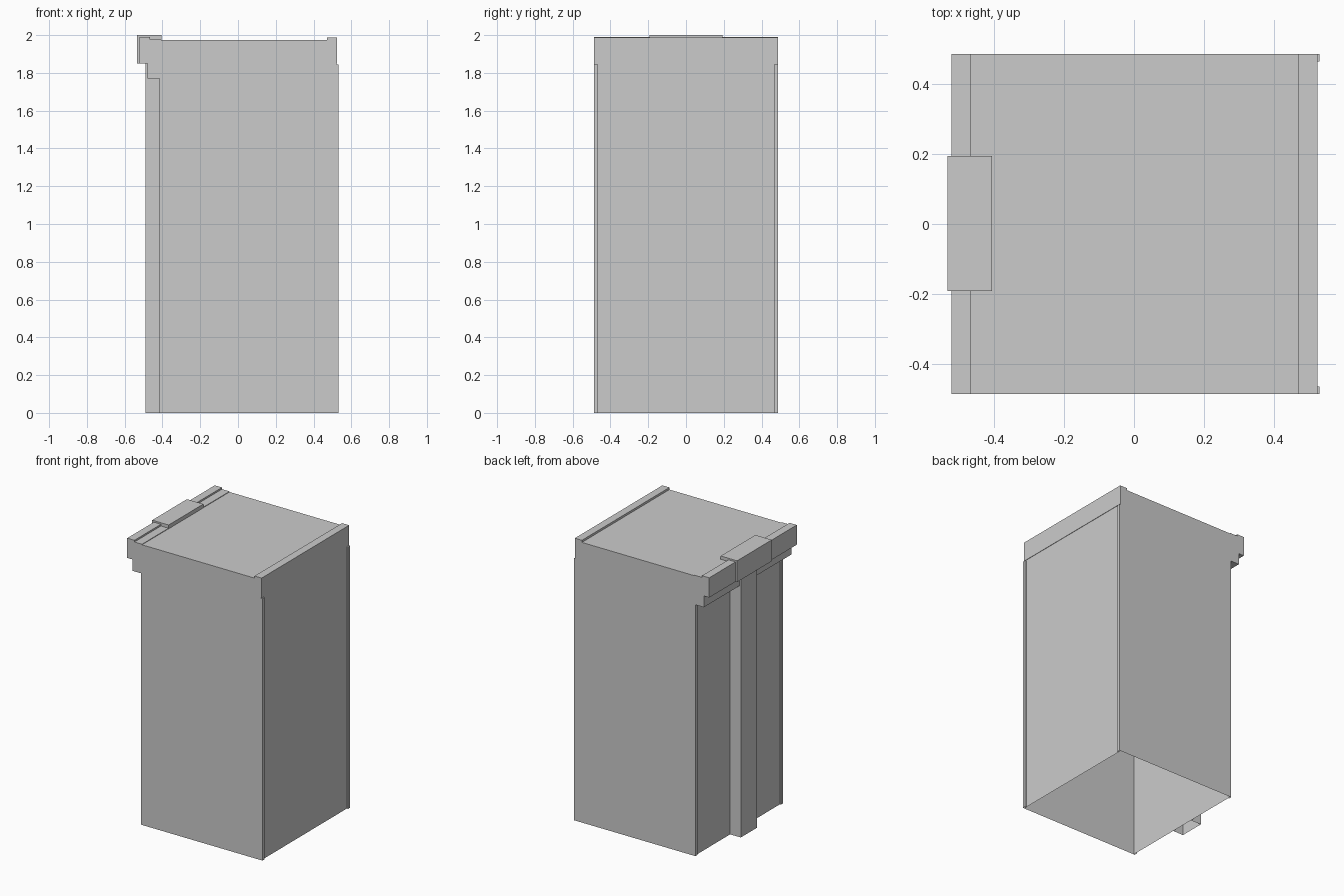
import bpy, bmesh

if "Cube" in bpy.data.objects:
    bpy.data.objects.remove(bpy.data.objects["Cube"])

HALF = 0.487      # half depth of the building
ROOF = 1.973


def extrude_profile(name, pts, y0, y1, open_bottom=False):
    """Extrude an (x, z) outline along y; optionally leave the base at z = 0 open."""
    bm = bmesh.new()
    face = bm.faces.new([bm.verts.new((x, y0, z)) for x, z in pts])
    ext = bmesh.ops.extrude_face_region(bm, geom=[face], use_keep_orig=True)
    moved = [v for v in ext["geom"] if isinstance(v, bmesh.types.BMVert)]
    bmesh.ops.translate(bm, verts=moved, vec=(0, y1 - y0, 0))
    bmesh.ops.recalc_face_normals(bm, faces=bm.faces)
    if open_bottom:
        base = [f for f in bm.faces if all(abs(v.co.z) < 1e-5 for v in f.verts)]
        bmesh.ops.delete(bm, geom=base, context='FACES')
    mesh = bpy.data.meshes.new(name)
    bm.to_mesh(mesh)
    bm.free()
    ob = bpy.data.objects.new(name, mesh)
    bpy.context.collection.objects.link(ob)
    return ob


def box(name, x0, x1, y0, y1, z0, z1, open_bottom=False):
    return extrude_profile(name, [(x0, z0), (x1, z0), (x1, z1), (x0, z1)], y0, y1, open_bottom)


# Main hollow tower with flat roof, open underneath; roof split by a centre seam
extrude_profile("tower_body",
                [(-0.407, 0), (0.522, 0), (0.522, ROOF), (0.41, ROOF), (0, ROOF), (-0.407, ROOF)],
                -HALF, HALF, open_bottom=True)

# Stepped street cornice, extruded from its cross-section
extrude_profile("street_cornice",
                [(-0.407, 1.77), (-0.48, 1.77), (-0.48, 1.85), (-0.522, 1.85),
                 (-0.522, 1.989), (-0.466, 1.989), (-0.466, 1.977), (-0.407, 1.977)],
                -HALF, HALF)

# Raised block in the middle of the cornice and the pilaster below it
box("cornice_centre_block", -0.534, -0.406, -0.192, 0.194, 1.85, 2.0)
box("street_pilaster", -0.49, -0.407, -0.09, 0.09, 0, 1.85, open_bottom=True)

# Rear parapet in two halves, and thin corner strips on both facades
for side, label in ((-1, "front"), (1, "back")):
    ya, yb = sorted((0, side * HALF))
    box("rear_parapet_" + label, 0.47, 0.525, ya, yb, 1.85, 1.988)
    ya, yb = sorted((side * 0.465, side * HALF))
    box("rear_corner_strip_" + label, 0.522, 0.531, ya, yb, 0, 1.845, open_bottom=True)
    box("street_corner_strip_" + label, -0.415, -0.407, ya, yb, 0, 1.77, open_bottom=True)
